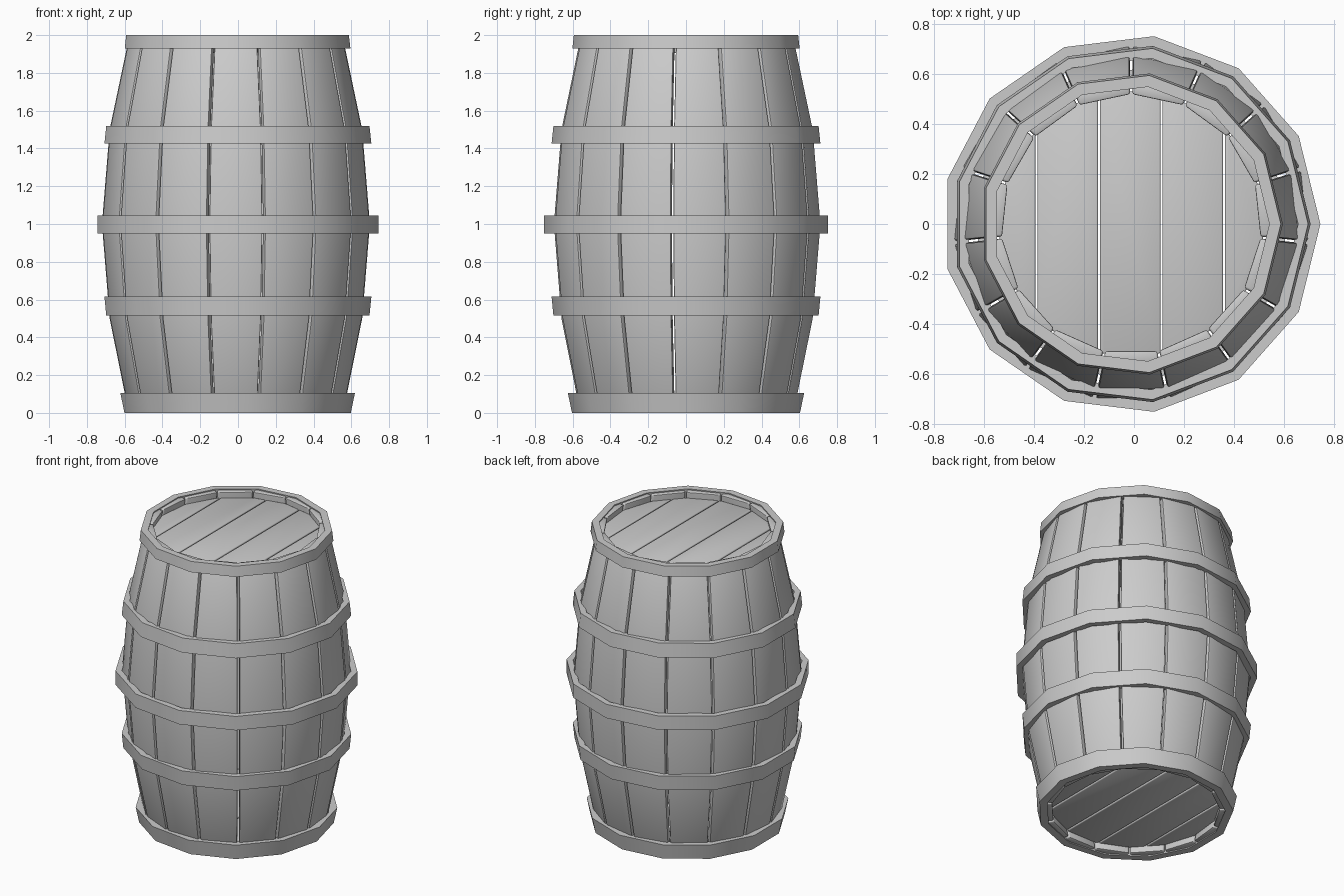
import bpy, bmesh, math
from mathutils import Vector

if "Cube" in bpy.data.objects:
    bpy.data.objects.remove(bpy.data.objects["Cube"], do_unlink=True)

CENTRE_X = -0.011
STAVES = 15
HOOP_SIDES = 13

grey = bpy.data.materials.new("plain grey")
grey.use_nodes = True
grey.diffuse_color = (0.6, 0.6, 0.6, 1)
grey.node_tree.nodes["Principled BSDF"].inputs["Base Color"].default_value = (0.6, 0.6, 0.6, 1)


def finish(bm, name, bevel=0.0, angle=35):
    """Turn a bmesh into a shaded object."""
    bmesh.ops.recalc_face_normals(bm, faces=bm.faces)
    if bevel:
        edges = [e for e in bm.edges if e.calc_face_angle(0) > math.radians(40)]
        bmesh.ops.bevel(bm, geom=edges, offset=bevel, segments=2,
                        profile=0.5, affect='EDGES', clamp_overlap=True)
    mesh = bpy.data.meshes.new(name)
    bm.to_mesh(mesh)
    bm.free()
    mesh.materials.append(grey)
    obj = bpy.data.objects.new(name, mesh)
    bpy.context.collection.objects.link(obj)
    bpy.ops.object.select_all(action='DESELECT')
    obj.select_set(True)
    bpy.context.view_layer.objects.active = obj
    bpy.ops.object.shade_smooth_by_angle(angle=math.radians(angle))
    return obj


def skin(bm, rings, closed):
    """Bridge equal rings of points; cap the ends unless the loop is closed."""
    loops = [[bm.verts.new(p) for p in ring] for ring in rings]
    pairs = list(zip(loops, loops[1:])) + ([(loops[-1], loops[0])] if closed else [])
    for a, b in pairs:
        for i in range(len(a)):
            j = (i + 1) % len(a)
            bm.faces.new((a[i], a[j], b[j], b[i]))
    if not closed:
        bm.faces.new(loops[0])
        bm.faces.new(loops[-1])


def polar(radius, angle, z, side=0.0):
    """Point on a circle, shifted sideways along the tangent."""
    return Vector((CENTRE_X + radius * math.cos(angle) - side * math.sin(angle),
                   radius * math.sin(angle) + side * math.cos(angle), z))


# Curved staves: (height, corner radius) along the belly
belly = [(0.008, 0.574), (0.5, 0.674), (1.0, 0.715), (1.5, 0.674), (1.992, 0.57)]
half = math.pi / STAVES
for k in range(STAVES):
    bm = bmesh.new()
    mid = math.pi / 2 + (2 * k + 1) * half
    rings = []
    for z, r in belly:
        outer, inner = r * math.cos(half), (r - 0.052) * math.cos(half)
        w_out = outer * math.tan(half) - 0.007
        w_in = inner * math.tan(half) - 0.004
        rings.append([polar(outer, mid, z, -w_out), polar(outer, mid, z, w_out),
                      polar(inner, mid, z, w_in), polar(inner, mid, z, -w_in)])
    skin(bm, rings, False)
    finish(bm, f"stave_{k + 1}", bevel=0.009, angle=50)

# Hoops: bottom height, top height, bottom radius, top radius, thickness
hoops = {
    "bottom_hoop": (0.0, 0.105, 0.608, 0.63, 0.05),
    "lower_hoop": (0.515, 0.615, 0.707, 0.717, 0.04),
    "middle_hoop": (0.95, 1.045, 0.756, 0.756, 0.04),
    "upper_hoop": (1.425, 1.52, 0.717, 0.707, 0.04),
    "top_hoop": (1.93, 2.0, 0.606, 0.598, 0.046),
}
for name, (z0, z1, r0, r1, t) in hoops.items():
    bm = bmesh.new()
    rings = []
    for i in range(HOOP_SIDES):
        a = math.tau * i / HOOP_SIDES
        rings.append([polar(r0, a, z0), polar(r1, a, z1),
                      polar(r1 - t, a, z1), polar(r0 - t, a, z0)])
    skin(bm, rings, True)
    finish(bm, name)

# Round heads of parallel planks, trimmed to the barrel's mouth
cuts = [-0.6, -0.39, -0.14, 0.11, 0.36, 0.6]
gap = 0.004
for head, low in (("top_head", 1.905), ("bottom_head", 0.05)):
    for k, (x0, x1) in enumerate(zip(cuts, cuts[1:])):
        bm = bmesh.new()
        disc = [polar(0.53, math.pi / 2 + 2 * i * half, low) for i in range(STAVES)]
        bm.faces.new([bm.verts.new(p) for p in disc])
        for x, side in ((x0 + gap, -1), (x1 - gap, 1)):
            bmesh.ops.bisect_plane(bm, geom=bm.verts[:] + bm.edges[:] + bm.faces[:],
                                   plane_co=(x, 0, 0), plane_no=(side, 0, 0),
                                   clear_outer=True)
        new = bmesh.ops.extrude_face_region(bm, geom=bm.faces[:])
        bmesh.ops.translate(bm, vec=(0, 0, 0.045),
                            verts=[v for v in new["geom"] if isinstance(v, bmesh.types.BMVert)])
        finish(bm, f"{head}_plank_{k + 1}", bevel=0.006, angle=50)
